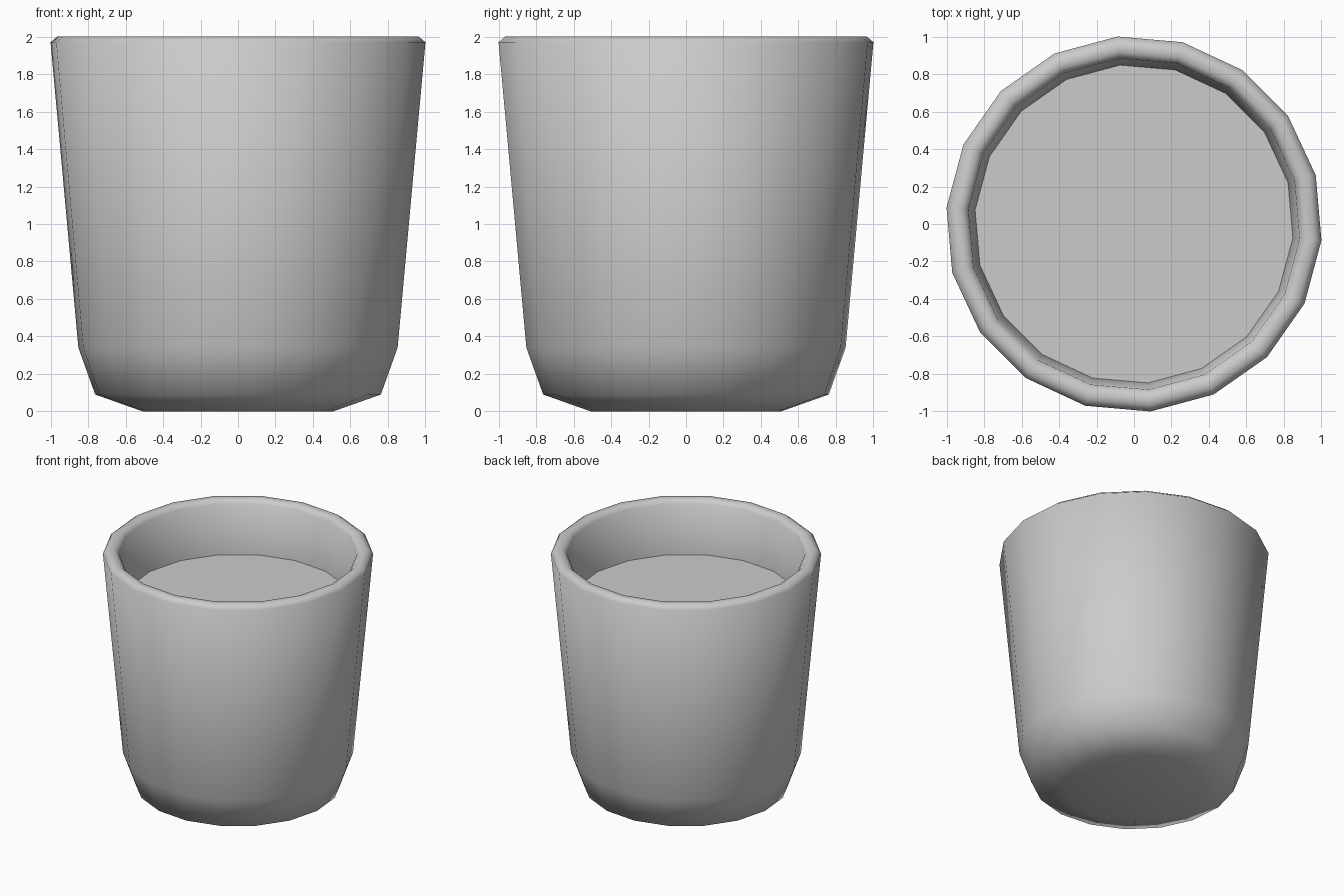
import bpy, bmesh, math

if "Cube" in bpy.data.objects:
    bpy.data.objects.remove(bpy.data.objects["Cube"])

SIDES = 18
OFFSET = math.radians(15)


def ring(bm, r, z):
    step = 2 * math.pi / SIDES
    return [bm.verts.new((r * math.cos(OFFSET + i * step),
                          r * math.sin(OFFSET + i * step), z)) for i in range(SIDES)]


def finish(bm, name, smooth):
    mesh = bpy.data.meshes.new(name)
    for f in bm.faces:
        f.smooth = smooth
    bm.to_mesh(mesh)
    bm.free()
    obj = bpy.data.objects.new(name, mesh)
    bpy.context.collection.objects.link(obj)
    return obj


# Pot: outer wall, rounded rim and inner wall as one lathe profile (radius, height)
profile = [(0.51, 0), (0.765, 0.09), (0.855, 0.34), (1.004, 1.97), (0.968, 2.0),
           (0.92, 2.0), (0.887, 1.97), (0.851, 1.57)]
bm = bmesh.new()
rings = [ring(bm, r, z) for r, z in profile]
for a, b in zip(rings, rings[1:]):
    for i in range(SIDES):
        j = (i + 1) % SIDES
        bm.faces.new((a[i], a[j], b[j], b[i]))
bm.faces.new(rings[0][::-1])
finish(bm, "pot", True)

# Flat fill surface inside the pot
bm = bmesh.new()
bm.faces.new(ring(bm, 0.851, 1.57))
finish(bm, "fill_surface", False)
